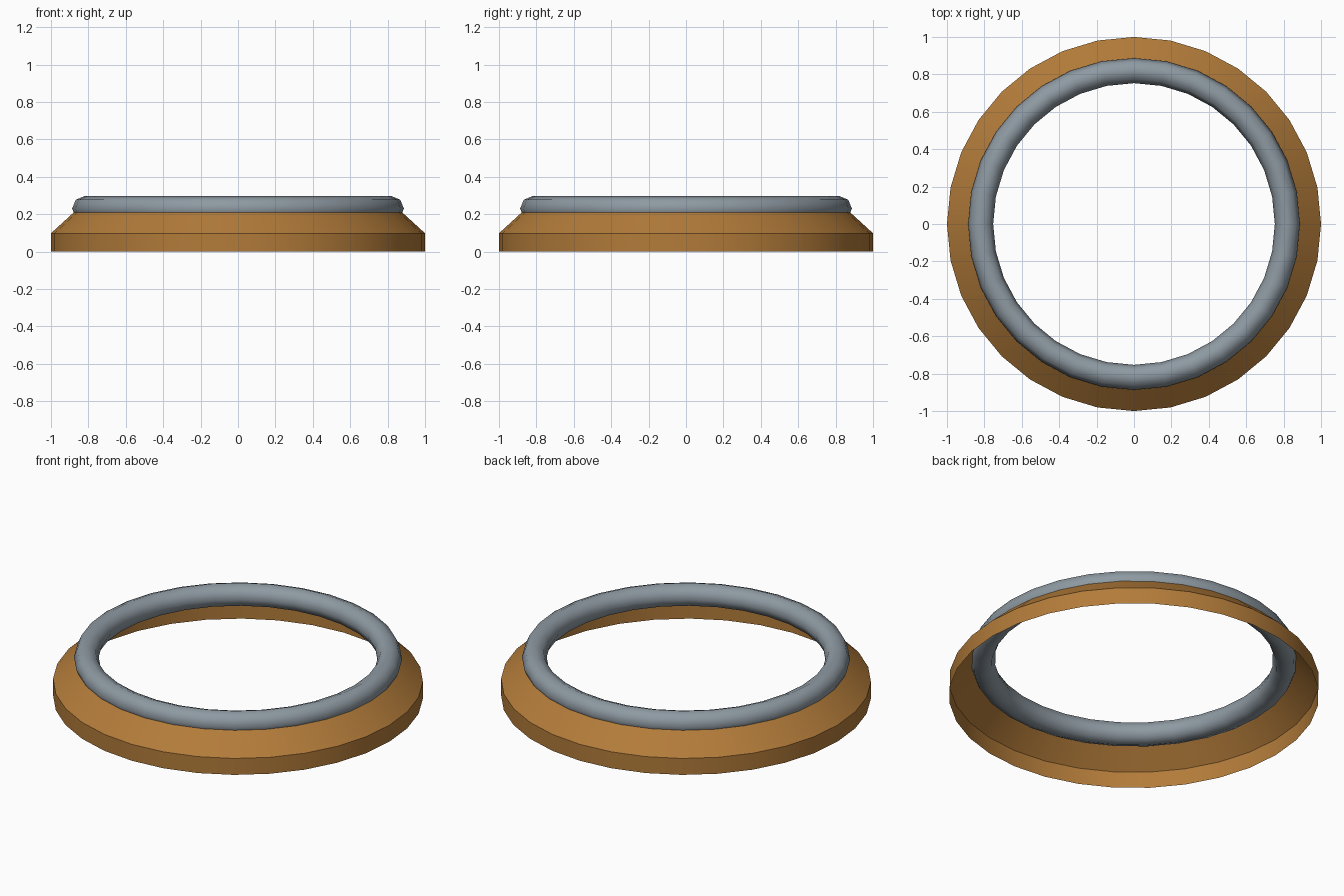
import bpy, bmesh, math

if "Cube" in bpy.data.objects:
    bpy.data.objects.remove(bpy.data.objects["Cube"])

SIDES = 32


def material(name, rgb):
    m = bpy.data.materials.new(name)
    m.diffuse_color = (*rgb, 1)
    m.use_nodes = True
    m.node_tree.nodes["Principled BSDF"].inputs["Base Color"].default_value = m.diffuse_color
    return m


def lathe(name, profile, mat, closed=False):
    """Spin a (radius, height) profile around the z axis."""
    bm = bmesh.new()
    rings = []
    for r, z in profile:
        rings.append([bm.verts.new((r * math.cos(a), r * math.sin(a), z))
                      for a in (2 * math.pi * i / SIDES for i in range(SIDES))])
    pairs = list(zip(rings, rings[1:]))
    if closed:
        pairs.append((rings[-1], rings[0]))
    for low, high in pairs:
        for i in range(SIDES):
            j = (i + 1) % SIDES
            bm.faces.new((low[i], low[j], high[j], high[i]))
    mesh = bpy.data.meshes.new(name)
    bm.to_mesh(mesh)
    bm.free()
    mesh.materials.append(mat)
    obj = bpy.data.objects.new(name, mesh)
    bpy.context.collection.objects.link(obj)
    bpy.ops.object.select_all(action='DESELECT')
    obj.select_set(True)
    bpy.context.view_layer.objects.active = obj
    return obj


bronze = material("bronze", (0.45, 0.2, 0.042))
steel = material("steel grey", (0.27, 0.32, 0.36))

# Thin open skirt: upright wall, then a slope running into the rim
lathe("skirt", [(1.0, 0.0), (1.0, 0.098), (0.85, 0.235)], bronze)
bpy.ops.object.shade_smooth_by_angle(angle=math.radians(30))

# Rounded rim tube with an eight-sided section
tube = [(0.82 + 0.067 * math.cos(k * math.pi / 4),
         0.23 + 0.067 * math.sin(k * math.pi / 4)) for k in range(8)]
lathe("rim", tube, steel, closed=True)
bpy.ops.object.shade_smooth()
